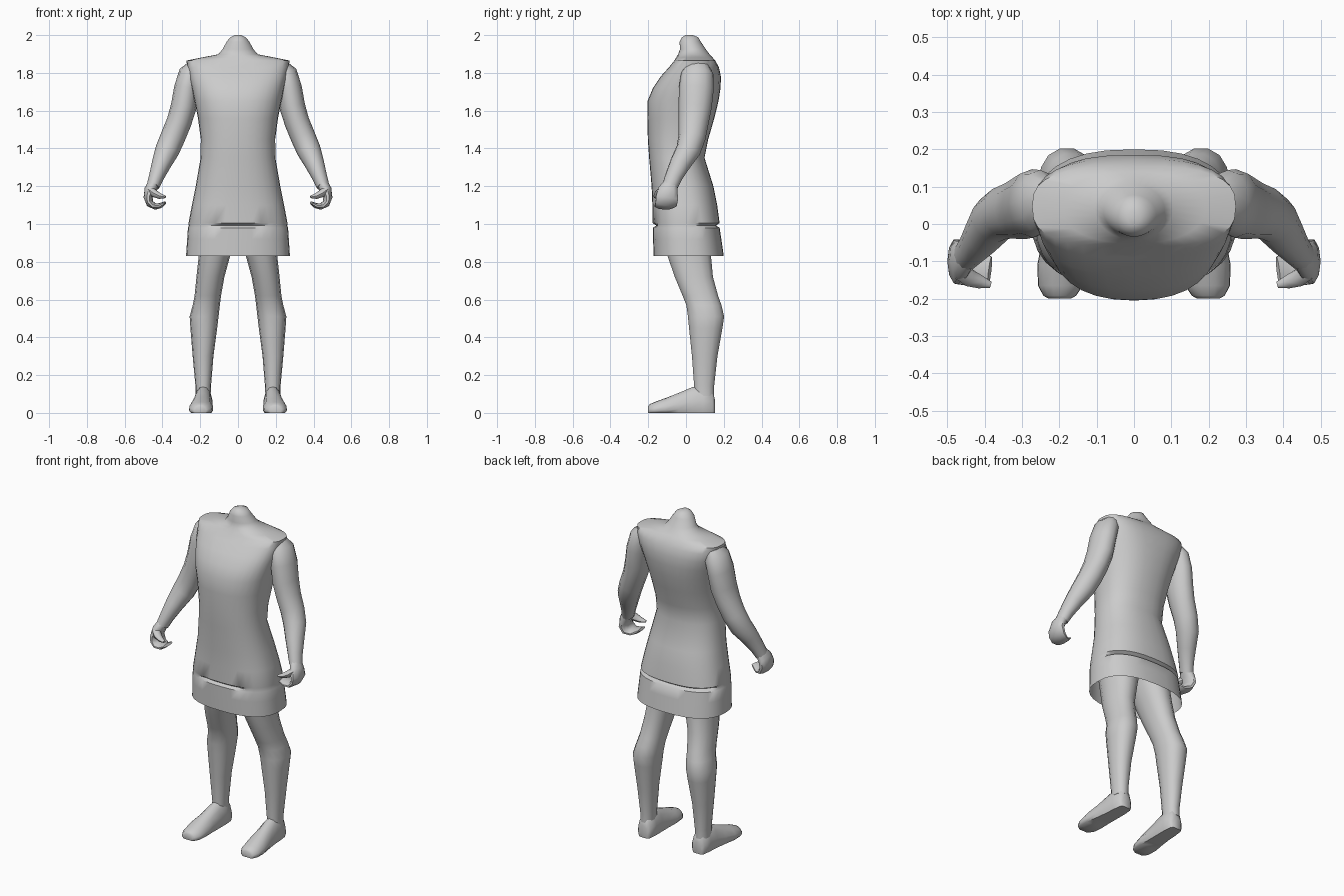
import bpy, bmesh, math
from mathutils import Vector

grey = bpy.data.materials.new("light grey")
grey.diffuse_color = (0.6, 0.6, 0.6, 1)


def power(v, e):
    return math.copysign(abs(v) ** e, v)


def loft(name, rings, cap_start=True, cap_end=True, mirror=False, angle=50):
    """Skin a list of equal-length point rings into one smooth part."""
    bm = bmesh.new()
    rows = [[bm.verts.new(p) for p in ring] for ring in rings]
    n = len(rows[0])
    for a, b in zip(rows, rows[1:]):
        for i in range(n):
            j = (i + 1) % n
            bm.faces.new((a[i], a[j], b[j], b[i]))
    if cap_start:
        bm.faces.new(rows[0][::-1])
    if cap_end:
        bm.faces.new(rows[-1])
    bmesh.ops.recalc_face_normals(bm, faces=bm.faces)
    mesh = bpy.data.meshes.new(name)
    bm.to_mesh(mesh)
    bm.free()
    mesh.materials.append(grey)
    obj = bpy.data.objects.new(name, mesh)
    bpy.context.collection.objects.link(obj)
    bpy.ops.object.select_all(action='DESELECT')
    obj.select_set(True)
    bpy.context.view_layer.objects.active = obj
    bpy.ops.object.shade_smooth_by_angle(angle=math.radians(angle))
    if mirror:
        m = obj.modifiers.new("mirror", 'MIRROR')
        m.use_mirror_merge = False
    return obj


def flat_ring(z, x0, x1, y0, y1, e=2.0, n=24, dent=None):
    """Horizontal superellipse between the given limits."""
    pts = []
    for i in range(n):
        t = 2 * math.pi * i / n
        c, s = power(math.cos(t), 2 / e), power(math.sin(t), 2 / e)
        k = dent(math.cos(t), math.sin(t)) if dent else 1
        pts.append(Vector(((x0 + x1) / 2 + c * k * (x1 - x0) / 2,
                           (y0 + y1) / 2 + s * k * (y1 - y0) / 2, z)))
    return pts


def tube(sections, n=12):
    """Rings across a path of (x, y, z, radius across, radius along y)."""
    pts = [Vector(s[:3]) for s in sections]
    rings = []
    for i, s in enumerate(sections):
        tan = (pts[min(i + 1, len(pts) - 1)] - pts[max(i - 1, 0)]).normalized()
        v = Vector((0, 1, 0))
        v = (v - tan * v.dot(tan)).normalized()
        u = v.cross(tan)
        rings.append([pts[i] + u * s[3] * math.cos(2 * math.pi * k / n)
                      + v * s[4] * math.sin(2 * math.pi * k / n) for k in range(n)])
    return rings


# Sleeveless tunic with neck: z, half width, front y, back y, squareness
def fold(c, s):
    return 0.9 if s > 0.2 or (s < 0 and abs(c) < 0.45) else 0.99


tunic = [(0.83, .275, -.172, .20, 2.5), (0.92, .269, -.174, .187, 2.5),
         (0.98, .265, -.175, .178, 2.5), (0.992, .263, -.175, .176, 2.5),
         (1.005, .262, -.176, .178, 2.5), (1.10, .244, -.178, .165, 2.4),
         (1.20, .224, -.182, .145, 2.3), (1.35, .198, -.195, .098, 2.3),
         (1.45, .197, -.202, .118, 2.3), (1.56, .212, -.205, .150, 2.3),
         (1.65, .230, -.204, .172, 2.4), (1.72, .245, -.175, .183, 2.5),
         (1.78, .258, -.135, .185, 2.7), (1.83, .268, -.09, .174, 2.8),
         (1.865, .273, -.062, .155, 2.8), (1.882, .19, -.052, .140, 2.3),
         (1.898, .105, -.042, .125, 2), (1.925, .082, -.032, .105, 2),
         (1.965, .060, -.034, .078, 2), (1.988, .042, -.022, .066, 2),
         (2.0, .016, -.004, .035, 2)]
loft("tunic", [flat_ring(z, -w, w, f, b, e, 32, fold if z == 0.992 else None)
               for z, w, f, b, e in tunic], cap_start=False)

# Legs: z, inner x, outer x, front y, back y
leg = [(1.02, .0, .20, -.13, .12), (0.92, .015, .205, -.125, .128),
       (0.83, .042, .208, -.10, .135), (0.72, .072, .220, -.062, .145),
       (0.62, .090, .230, -.020, .172), (0.57, .096, .240, .0, .190),
       (0.51, .103, .256, .008, .204), (0.45, .110, .252, .014, .195),
       (0.30, .130, .240, .030, .168), (0.14, .143, .225, .042, .15),
       (0.09, .145, .225, .042, .15)]
loft("legs", [flat_ring(*s, e=2.2, n=14) for s in leg], mirror=True)

# Feet: y, centre x, half width, top height
foot = [(.153, .182, .030, .070), (.140, .182, .043, .125), (.09, .183, .049, .150),
        (.03, .185, .051, .135), (-.04, .190, .056, .105), (-.11, .195, .064, .078),
        (-.165, .197, .060, .058), (-.192, .199, .044, .046), (-.20, .199, .030, .036)]
shape = [(-.85, 0), (-1, .18), (-.97, .45), (-.72, .78), (-.35, .96), (0, 1),
         (.35, .96), (.72, .78), (.97, .45), (1, .18), (.85, 0)]
loft("feet", [[Vector((x + w * a, y, h * b)) for a, b in shape]
              for y, x, w, h in foot], mirror=True, angle=55)

# Arms from shoulder to wrist
arm = [(.225, .065, 1.845, .035, .055), (.250, .06, 1.80, .062, .085),
       (.272, .055, 1.72, .066, .092), (.288, .048, 1.62, .068, .088),
       (.312, .040, 1.54, .066, .080), (.345, .032, 1.46, .066, .072),
       (.375, .012, 1.39, .064, .066), (.405, -.03, 1.32, .052, .056),
       (.432, -.065, 1.25, .040, .046), (.450, -.085, 1.20, .034, .042)]
loft("arms", tube(arm), mirror=True)

# Curled hands and thumbs
hand = [(.446, -.08, 1.215, .030, .038), (.464, -.095, 1.18, .032, .054),
        (.476, -.10, 1.14, .024, .062), (.466, -.105, 1.108, .020, .060),
        (.438, -.115, 1.092, .016, .054), (.410, -.122, 1.098, .014, .048),
        (.386, -.126, 1.112, .008, .040)]
loft("hands", tube(hand, 10), mirror=True)
thumb = [(.462, -.125, 1.175, .022, .028), (.440, -.145, 1.160, .020, .024),
         (.412, -.155, 1.147, .015, .018), (.384, -.163, 1.143, .006, .009)]
loft("thumbs", tube(thumb, 8), mirror=True)
